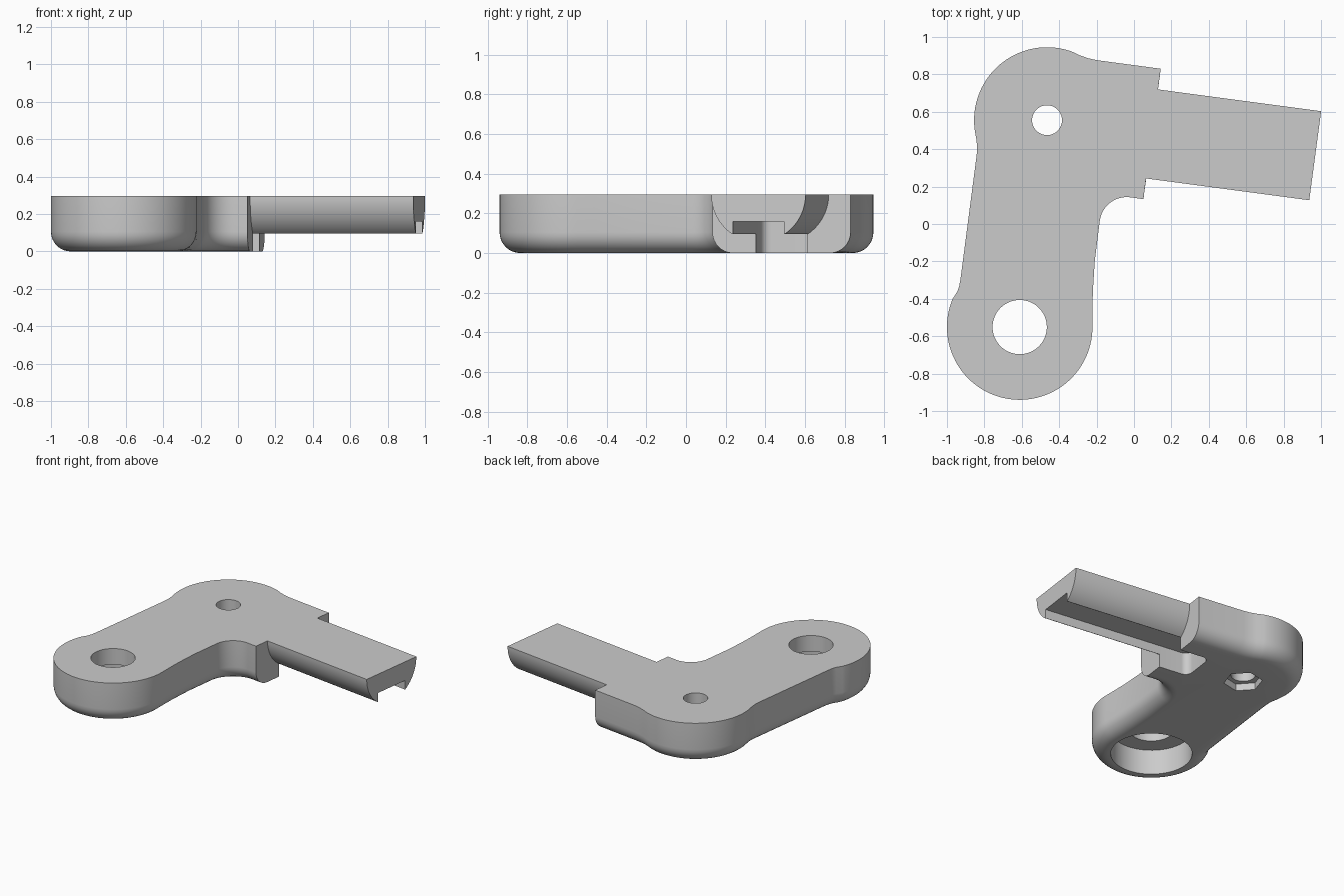
import bpy, bmesh, math
from mathutils import Vector, Matrix

if "Cube" in bpy.data.objects:
    bpy.data.objects.remove(bpy.data.objects["Cube"], do_unlink=True)

grey = bpy.data.materials.new("plain_grey")
grey.use_nodes = True
colour = (0.6, 0.6, 0.6, 1)
grey.diffuse_color = colour
grey.node_tree.nodes["Principled BSDF"].inputs["Base Color"].default_value = colour

HEIGHT, ROUND = 0.295, 0.105
PIVOT, SCREW = (-0.611, -0.551), (-0.465, 0.555)
# Local frame of the arm: x runs outward from the root on the body
ARM = Matrix.Translation((0.0965, 0.4815, 0)) @ Matrix.Rotation(math.radians(-7.6), 4, "Z")


def arc(centre, radius, start, end, steps):
    angles = [math.radians(start + (end - start) * i / steps) for i in range(steps + 1)]
    return [(centre[0] + radius * math.cos(a), centre[1] + radius * math.sin(a)) for a in angles]


def make_object(name, bm):
    bmesh.ops.recalc_face_normals(bm, faces=bm.faces)
    mesh = bpy.data.meshes.new(name)
    bm.to_mesh(mesh)
    bm.free()
    mesh.materials.append(grey)
    obj = bpy.data.objects.new(name, mesh)
    bpy.context.collection.objects.link(obj)
    return obj


def loft(name, rings):
    """Closed solid skinned through rings with equal point counts."""
    bm = bmesh.new()
    rows = [[bm.verts.new(p) for p in ring] for ring in rings]
    n = len(rows[0])
    for a, b in zip(rows, rows[1:]):
        for i in range(n - 1):
            bm.faces.new((a[i], a[i + 1], b[i + 1], b[i]))
    # One flat face closes the last side
    bm.faces.new([r[0] for r in rows] + [r[-1] for r in reversed(rows)])
    bm.faces.new(rows[0])
    bm.faces.new(rows[-1])
    return make_object(name, bm)


def prism(name, points, low, high):
    return loft(name, [[(x, y, z) for x, y in points] for z in (low, high)])


def activate(obj):
    bpy.ops.object.select_all(action="DESELECT")
    obj.select_set(True)
    bpy.context.view_layer.objects.active = obj


def cut(target, cutter):
    cutter.hide_render = True
    mod = target.modifiers.new("cut", "BOOLEAN")
    mod.operation, mod.solver, mod.object = "DIFFERENCE", "EXACT", cutter
    activate(target)
    bpy.ops.object.modifier_apply(modifier=mod.name)
    bpy.data.objects.remove(cutter, do_unlink=True)


# Body outline, from one corner of the flat end face round to the other
outline = [(0.05, 0.133)]
outline += arc((-0.039, -0.001), 0.145, 82.4, 172, 16)
outline += [(-0.21, -0.2), (-0.22, -0.36), (-0.222, -0.46)]
outline += arc(PIVOT, 0.389, 0, -203, 56)
outline += [(-0.945, -0.362), (-0.934, -0.33), (-0.927, -0.29)]
outline += [(-0.841, 0.37), (-0.839, 0.41), (-0.842, 0.45)]
outline += arc(SCREW, 0.39, 190, 70, 36)
outline += [(-0.29, 0.902), (-0.245, 0.886), (-0.2, 0.876), (0.143, 0.83)]
points = [Vector(p) for p in outline]
sides = []
for a, b in zip(points, points[1:]):
    d = (b - a).normalized()
    sides.append(Vector((d.y, -d.x)))


def inset_ring(amount, z):
    ring = []
    for i, p in enumerate(points):
        m, n = sides[max(i - 1, 0)], sides[min(i, len(sides) - 1)]
        q = p + (m + n) * (amount / (1 + m.dot(n)))
        ring.append((q.x, q.y, z))
    return ring


# Body: straight walls, rounded bottom edge
rings = [inset_ring(0, HEIGHT)]
for i in range(9):
    t = math.pi / 2 * i / 8
    rings.append(inset_ring(ROUND * (1 - math.cos(t)), ROUND * (1 - math.sin(t))))
body = loft("bracket_body", rings)

# Pivot hole with a wide recess below
cut(body, prism("pivot_hole", arc(PIVOT, 0.145, 0, 354, 59), -0.1, 0.5))
cut(body, prism("pivot_recess", arc(PIVOT, 0.266, 0, 354, 59), -0.1, 0.18))

# Screw hole with a hexagonal nut pocket below
cut(body, prism("screw_hole", arc(SCREW, 0.08, 0, 350, 35), -0.1, 0.5))
cut(body, prism("nut_pocket", arc(SCREW, 0.127, 12, 312, 5), -0.1, 0.05))

# Slot under the body, rounded at its closed end
SLOT, SLOT_TOP, DEPTH, CORNER = 0.13, 0.16, 0.22, 0.05
cx, cy = CORNER - DEPTH, SLOT - CORNER
slot = [(0.1, SLOT)] + arc((cx, cy), CORNER, 90, 180, 8)
slot += arc((cx, -cy), CORNER, 180, 270, 8) + [(0.1, -SLOT)]
slot_cutter = prism("slot_cutter", slot, -0.1, SLOT_TOP)
slot_cutter.data.transform(ARM)
cut(body, slot_cutter)

# Arm: half-round rail with flat top, trimmed bottom and a channel beneath
RADIUS, BOTTOM, LENGTH = 0.24, 0.095, 0.88
lowest = math.degrees(math.asin((HEIGHT - BOTTOM) / RADIUS))
section = [(SLOT, SLOT_TOP), (SLOT, BOTTOM)]
section += arc((0, HEIGHT), RADIUS, -lowest, 0, 14)
section += arc((0, HEIGHT), RADIUS, 180, 180 + lowest, 14)
section += [(-SLOT, BOTTOM), (-SLOT, SLOT_TOP)]
arm = loft("slotted_arm", [[(x, y, z) for y, z in section] for x in (0, LENGTH)])
arm.data.transform(ARM)

for part in (body, arm):
    activate(part)
    bpy.ops.object.shade_smooth_by_angle(angle=math.radians(30))
